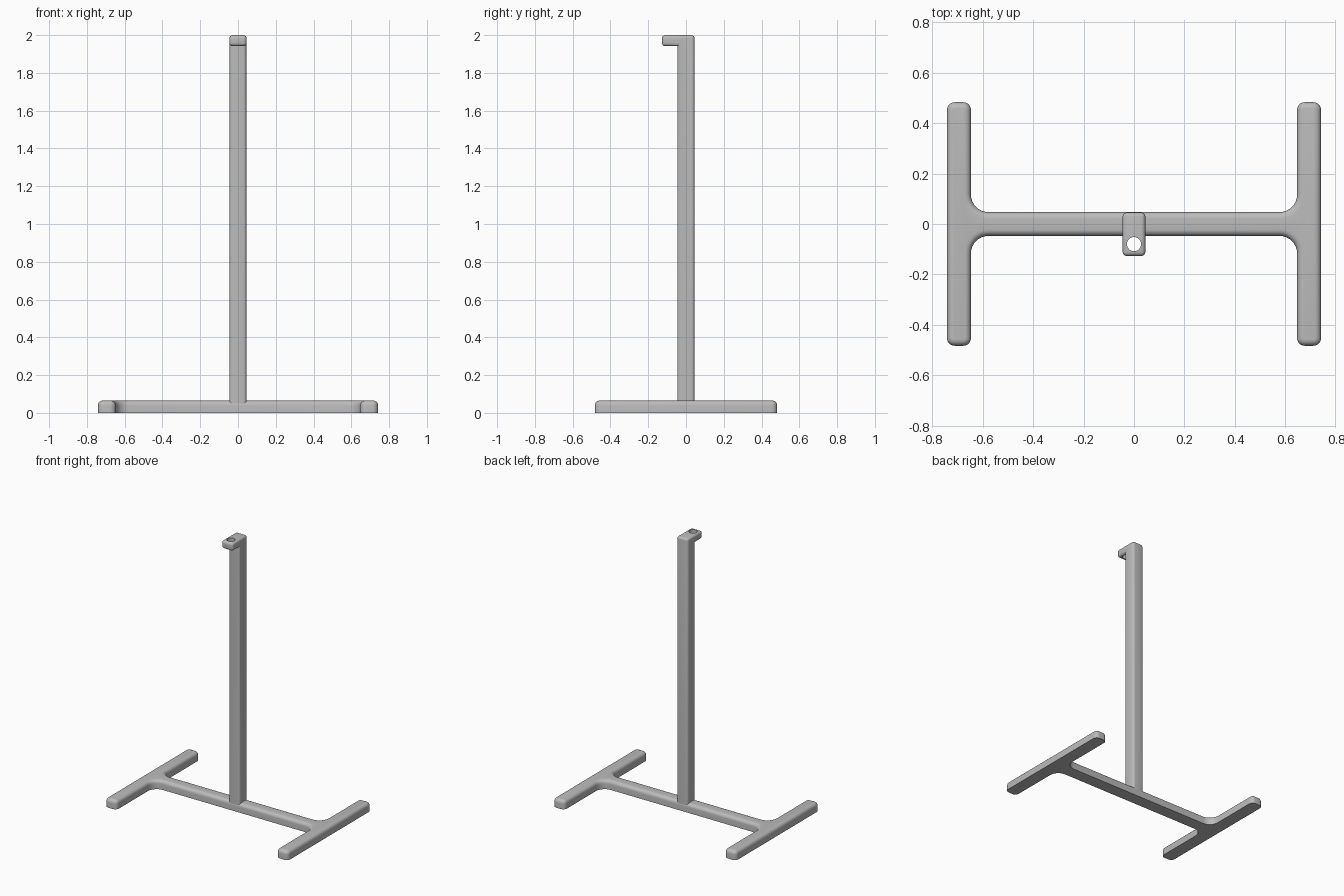
import bpy, bmesh, math
from mathutils import Vector

cube = bpy.data.objects.get("Cube")
if cube:
    bpy.data.objects.remove(cube, do_unlink=True)

grey = bpy.data.materials.new("plain grey")
grey.use_nodes = True
grey.diffuse_color = (0.5, 0.5, 0.5, 1)
grey.node_tree.nodes["Principled BSDF"].inputs["Base Color"].default_value = (0.5, 0.5, 0.5, 1)


def prism(points, direction):
    """Extrude a closed outline along a direction."""
    bm = bmesh.new()
    face = bm.faces.new([bm.verts.new(p) for p in points])
    ext = bmesh.ops.extrude_face_region(bm, geom=[face])
    verts = [v for v in ext["geom"] if isinstance(v, bmesh.types.BMVert)]
    bmesh.ops.translate(bm, vec=direction, verts=verts)
    bmesh.ops.recalc_face_normals(bm, faces=bm.faces)
    return bm


def bevel(bm, rule, radius, segments):
    edges = [e for e in bm.edges if rule(e)]
    bmesh.ops.bevel(bm, geom=edges, offset=radius, segments=segments,
                    profile=0.5, affect='EDGES', clamp_overlap=False)


def finish(bm, name):
    mesh = bpy.data.meshes.new(name)
    bm.to_mesh(mesh)
    bm.free()
    mesh.materials.append(grey)
    obj = bpy.data.objects.new(name, mesh)
    bpy.context.collection.objects.link(obj)
    return obj


def smooth(obj):
    bpy.ops.object.select_all(action='DESELECT')
    obj.select_set(True)
    bpy.context.view_layer.objects.active = obj
    bpy.ops.object.shade_smooth_by_angle(angle=math.radians(35))


# H-shaped base: two feet joined by a bar
OUT, INN, LEN, BAR, TOP = 0.742, 0.647, 0.483, 0.047, 0.065
quarter = [(INN, BAR), (INN, LEN), (OUT, LEN)]
outline = []
for sx, sy in ((1, 1), (1, -1), (-1, -1), (-1, 1)):
    part = [(sx * x, sy * y, 0) for x, y in quarter]
    outline += part if sx * sy > 0 else part[::-1]
bm = prism(outline, (0, 0, TOP))


def upright(e):
    return abs(e.verts[0].co.z - e.verts[1].co.z) > 0.01


def at_crotch(e):
    return upright(e) and abs(e.verts[0].co.y) < BAR + 0.001


def at_foot_end(e):
    return upright(e) and abs(e.verts[0].co.y) > LEN - 0.001


bevel(bm, at_crotch, 0.07, 8)
bevel(bm, at_foot_end, 0.03, 6)
bevel(bm, lambda e: all(v.co.z > TOP - 0.001 for v in e.verts), 0.025, 5)
base = finish(bm, "base")

# Post with a short forward arm at the top
W, TIP, ARM = 0.045, -0.127, 1.942
profile = [(W, 0.03), (W, 2), (TIP, 2), (TIP, ARM), (-W, ARM), (-W, 0.03)]
bm = prism([(-W, y, z) for y, z in profile], (2 * W, 0, 0))


def inner_corner(e):
    return all((v.co - Vector((v.co.x, -W, ARM))).length < 0.001 for v in e.verts)


def at_foot(e):
    return all(v.co.z < 0.04 for v in e.verts)


def at_tip(e):
    return all(v.co.y < TIP + 0.001 for v in e.verts)


bevel(bm, lambda e: not inner_corner(e) and not at_foot(e), 0.016, 4)
post = finish(bm, "post_with_arm")

# Round hole through the arm
bpy.ops.mesh.primitive_cylinder_add(vertices=32, radius=0.028, depth=0.2,
                                    location=(0, -0.08, 1.97))
cutter = bpy.context.object
cutter.name = "hole_cutter"
cutter.data.materials.append(grey)
cutter.hide_render = True
cut = post.modifiers.new("hole", 'BOOLEAN')
cut.operation = 'DIFFERENCE'
cut.solver = 'EXACT'
cut.object = cutter
bpy.context.view_layer.objects.active = post
bpy.ops.object.modifier_apply(modifier=cut.name)
bpy.data.objects.remove(cutter, do_unlink=True)

for obj in (base, post):
    smooth(obj)
